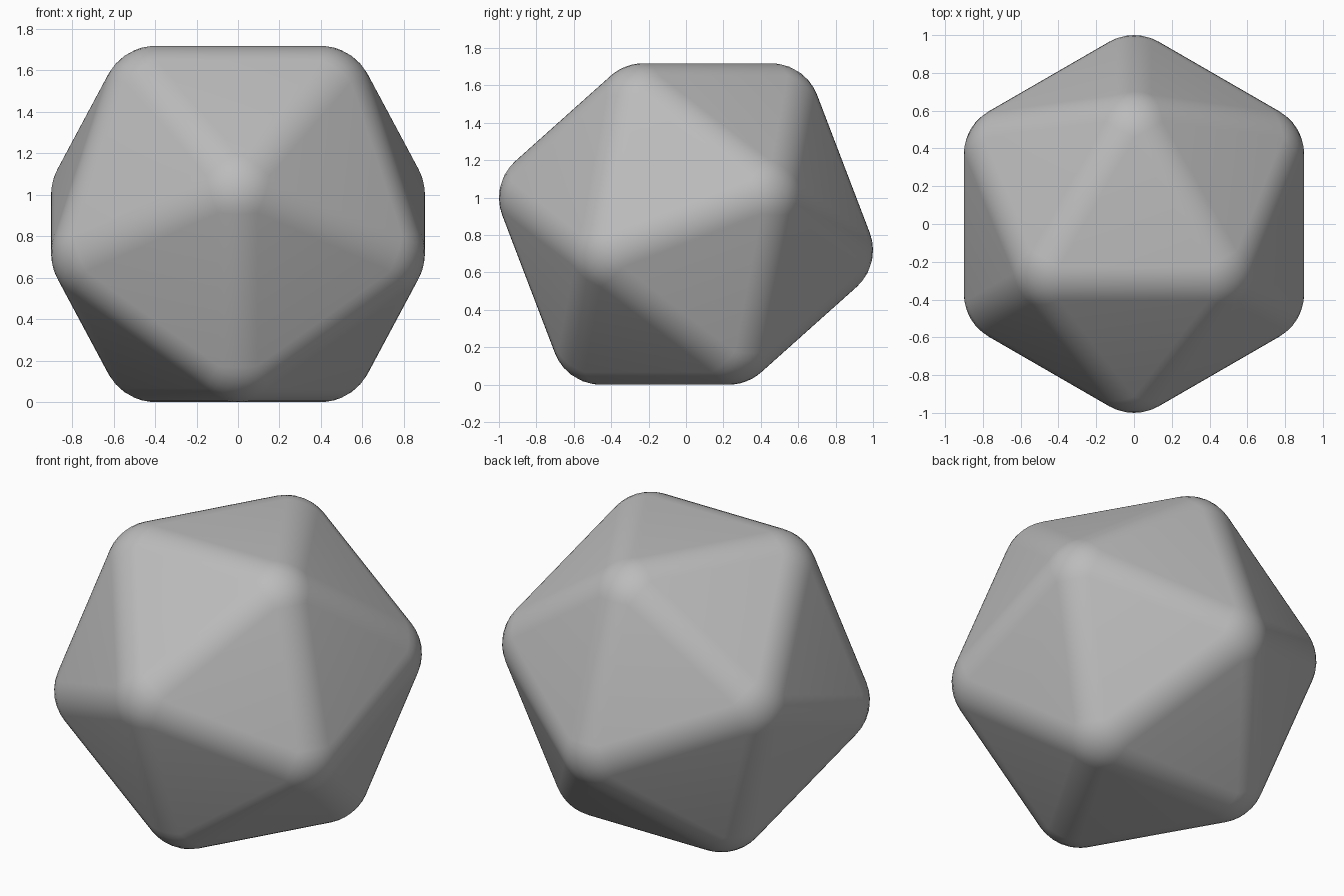
import bpy, bmesh, math
from mathutils import Vector

if "Cube" in bpy.data.objects:
    bpy.data.objects.remove(bpy.data.objects["Cube"], do_unlink=True)

CORE_EDGE = 0.79      # edge of the icosahedron joining the corner centres
RADIUS = 0.262        # rounding radius
PHI = (1 + math.sqrt(5)) / 2
INRADIUS = PHI ** 2 / (2 * math.sqrt(3))
HALF_HEIGHT = INRADIUS * CORE_EDGE + RADIUS


def icosahedron_points(edge):
    """Corners of an icosahedron lying on one face, centred on the origin."""
    small = edge / math.sqrt(3)
    mid_z = INRADIUS * edge / PHI ** 3
    rings = [(small, INRADIUS * edge, 90), (small * PHI, mid_z, 270),
             (small * PHI, -mid_z, 90), (small, -INRADIUS * edge, 270)]
    points = []
    for radius, z, start in rings:
        for k in range(3):
            a = math.radians(start + 120 * k)
            points.append(Vector((radius * math.cos(a), radius * math.sin(a), z)))
    return points


# Sharp solid whose faces lie on the final flat faces
bm = bmesh.new()
for p in icosahedron_points(HALF_HEIGHT / INRADIUS):
    bm.verts.new(p)
bmesh.ops.convex_hull(bm, input=bm.verts[:])

# Round the edges, then make every corner patch truly spherical
offset = RADIUS * math.tan(math.acos(math.sqrt(5) / 3) / 2)
bmesh.ops.bevel(bm, geom=bm.edges[:], offset=offset, offset_type='OFFSET',
                segments=6, profile=0.5, affect='EDGES')
centres = icosahedron_points(CORE_EDGE)
for v in bm.verts:
    c = min(centres, key=lambda q: (v.co - q).length)
    v.co = c + (v.co - c).normalized() * RADIUS
    v.co.z += HALF_HEIGHT
bmesh.ops.recalc_face_normals(bm, faces=bm.faces[:])

mesh = bpy.data.meshes.new("rounded_icosahedron")
bm.to_mesh(mesh)
bm.free()
solid = bpy.data.objects.new("rounded_icosahedron", mesh)
bpy.context.collection.objects.link(solid)

# Plain grey material
grey = bpy.data.materials.new("plain grey")
grey.use_nodes = True
colour = (0.5, 0.5, 0.5, 1)
grey.diffuse_color = colour
grey.node_tree.nodes["Principled BSDF"].inputs["Base Color"].default_value = colour
mesh.materials.append(grey)

# Smooth shading
bpy.ops.object.select_all(action='DESELECT')
solid.select_set(True)
bpy.context.view_layer.objects.active = solid
bpy.ops.object.shade_smooth_by_angle(angle=math.radians(30))
